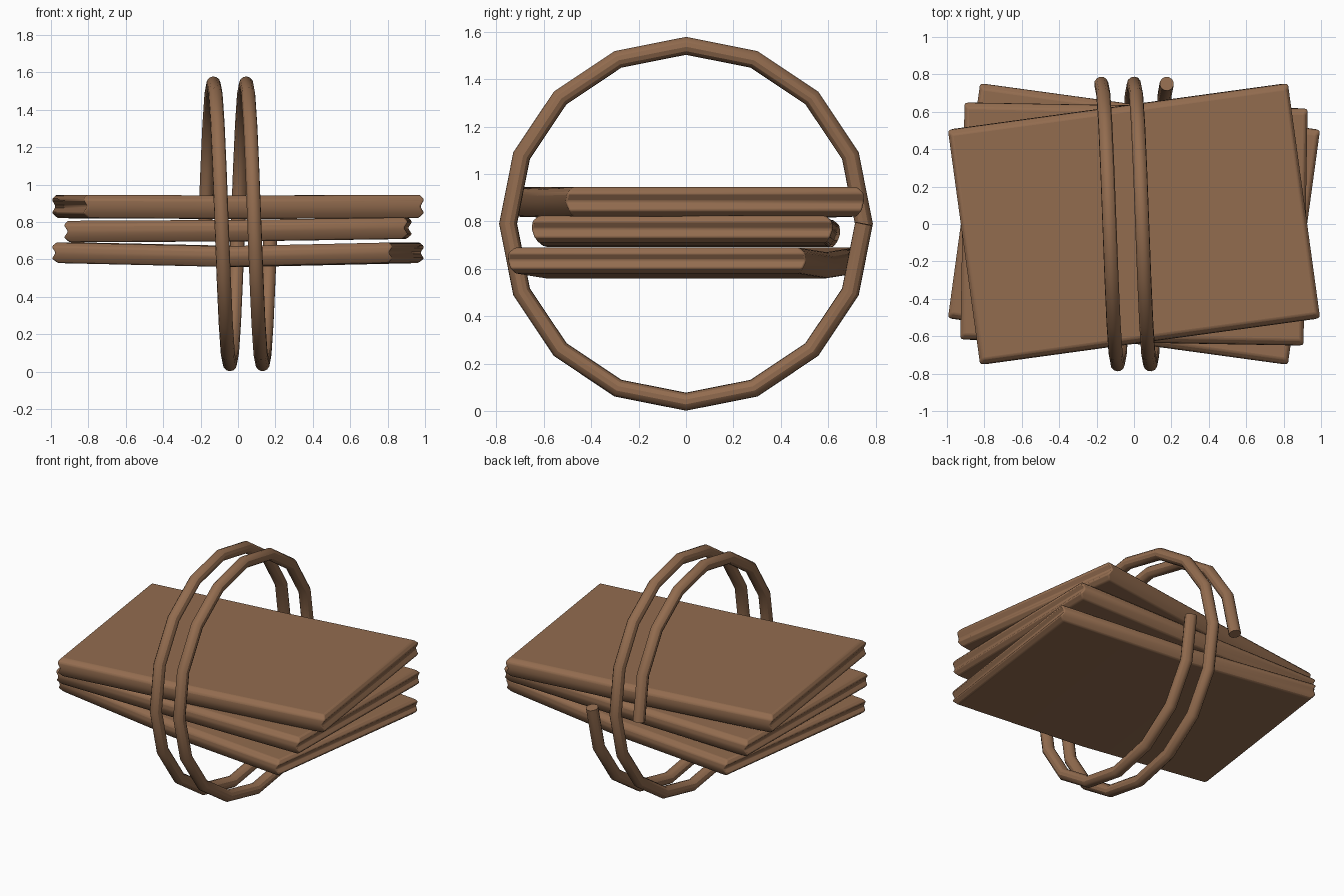
import bpy, bmesh, math
from mathutils import Matrix

cube = bpy.data.objects.get("Cube")
if cube:
    bpy.data.objects.remove(cube)

wood = bpy.data.materials.new("brown_wood")
wood.use_nodes = True
COLOUR = (0.29, 0.15, 0.078, 1)
wood.diffuse_color = COLOUR
bsdf = next(n for n in wood.node_tree.nodes if n.type == 'BSDF_PRINCIPLED')
bsdf.inputs["Base Color"].default_value = COLOUR
bsdf.inputs["Roughness"].default_value = 0.8


def finish(obj, angle):
    bpy.ops.object.select_all(action='DESELECT')
    obj.select_set(True)
    bpy.context.view_layer.objects.active = obj
    bpy.ops.object.shade_smooth_by_angle(angle=math.radians(angle))


def board(name, low, high, turn, sag=0.0, tilt=0.0):
    """Plank of stacked outlines: chamfered rims and a groove in each end."""
    hx, hy = 0.92, 0.635
    # height fraction, inset at the ends, inset along the long sides
    layers = [(0, 0.03, 0.03), (0.22, 0, 0.012), (0.5, 0.022, 0),
              (0.8, 0, 0.004), (1, 0.02, 0.03)]
    bm = bmesh.new()
    rings = []
    for t, ex, ey in layers:
        x, y, z = hx - ex, hy - ey, low + (high - low) * t
        outline = [(-x, -y), (0, -y), (x, -y), (x, y), (0, y), (-x, y)]
        rings.append([bm.verts.new((px, py, z + tilt * px - (sag if px == 0 else 0)))
                      for px, py in outline])
    for a, b in zip(rings, rings[1:]):
        for i in range(6):
            j = (i + 1) % 6
            bm.faces.new((a[i], a[j], b[j], b[i]))
    for ring in (rings[0], rings[-1]):
        bm.faces.new((ring[0], ring[1], ring[4], ring[5]))
        bm.faces.new((ring[1], ring[2], ring[3], ring[4]))
    bmesh.ops.recalc_face_normals(bm, faces=bm.faces)
    bm.transform(Matrix.Rotation(math.radians(turn), 4, 'Z'))
    mesh = bpy.data.meshes.new(name)
    bm.to_mesh(mesh)
    bm.free()
    obj = bpy.data.objects.new(name, mesh)
    bpy.context.collection.objects.link(obj)
    mesh.materials.append(wood)
    # Slightly worn edges
    bevel = obj.modifiers.new("worn_edges", 'BEVEL')
    bevel.width = 0.008
    bevel.segments = 2
    bevel.limit_method = 'ANGLE'
    bevel.angle_limit = math.radians(25)
    finish(obj, 30)


board("bottom_board", 0.58, 0.69, -7.8, sag=0.02)
board("middle_board", 0.70, 0.815, -1.0, sag=0.004, tilt=0.01)
board("top_board", 0.82, 0.945, 7.8, sag=0.004)

# Binding coil: two turns around the stack, starting and ending at the back
STEPS, TURNS, RADIUS, PITCH = 16, 2, 0.75, 0.175
curve = bpy.data.curves.new("binding_coil", 'CURVE')
curve.dimensions = '3D'
curve.bevel_depth = 0.038
curve.bevel_resolution = 4
curve.use_fill_caps = True
spline = curve.splines.new('POLY')
count = STEPS * TURNS + 1
spline.points.add(count - 1)
for i, point in enumerate(spline.points):
    a = 2 * math.pi * i / STEPS
    point.co = (PITCH * (i / STEPS - TURNS / 2), RADIUS * math.cos(a),
                0.79 + RADIUS * math.sin(a), 1)
curve.materials.append(wood)
coil = bpy.data.objects.new("binding_coil", curve)
bpy.context.collection.objects.link(coil)
bpy.ops.object.select_all(action='DESELECT')
coil.select_set(True)
bpy.context.view_layer.objects.active = coil
bpy.ops.object.convert(target='MESH')
finish(bpy.context.view_layer.objects.active, 30)
